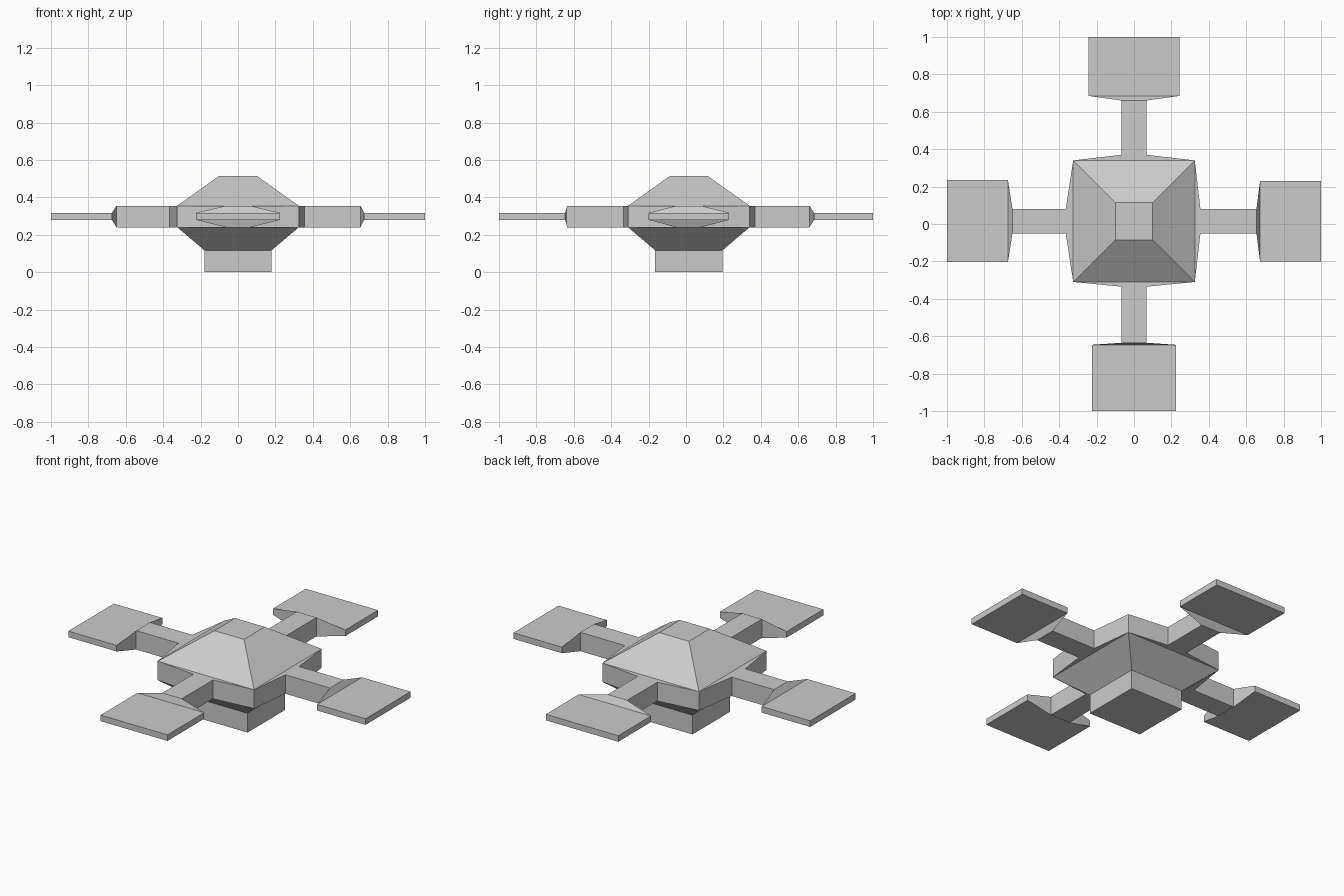
import bpy, bmesh
from mathutils import Vector

if "Cube" in bpy.data.objects:
    bpy.data.objects.remove(bpy.data.objects["Cube"])

LOW, HIGH = 0.24, 0.355   # thickness of the body band and arms
CY = 0.015                # body centre in y


def loft(name, rings, cap_start=True, cap_end=True, skip=()):
    """Join successive four-point rings with flat faces."""
    bm = bmesh.new()
    vr = [[bm.verts.new(p) for p in ring] for ring in rings]
    for k, (a, b) in enumerate(zip(vr, vr[1:])):
        if k in skip:
            continue
        for i in range(4):
            j = (i + 1) % 4
            bm.faces.new((a[i], a[j], b[j], b[i]))
    if cap_start:
        bm.faces.new(vr[0][::-1])
    if cap_end:
        bm.faces.new(vr[-1])
    mesh = bpy.data.meshes.new(name)
    bm.to_mesh(mesh)
    bm.free()
    obj = bpy.data.objects.new(name, mesh)
    bpy.context.collection.objects.link(obj)
    return obj


def square(h, z):
    return [(-h, CY - h, z), (h, CY - h, z), (h, CY + h, z), (-h, CY + h, z)]


# Hull: base block, flared underside, sloped roof (the arms close the middle band)
loft("hull", [square(0.18, 0), square(0.18, 0.117), square(0.325, LOW),
              square(0.325, HIGH), square(0.1, 0.515)], skip=(2,))


def arm(name, out, side, centre, stations):
    """Arm along 'out'; stations are (distance, half width, z low, z high)."""
    out, side, c = Vector(out), Vector(side), Vector((0, centre, 0))
    if side.y == 0:
        c = Vector((0, 0, 0))
    up = Vector((0, 0, 1))
    rings = []
    for d, w, lo, hi in stations:
        p = c + out * d
        rings.append([p - side * w + up * lo, p + side * w + up * lo,
                      p + side * w + up * hi, p - side * w + up * hi])
    return loft(name, rings, cap_start=False)


# Four arms with flat paddles: body face, root, arm end, paddle start, paddle width
specs = [
    ("right_arm", (1, 0, 0), (0, 1, 0), 0.325, 0.355, 0.655, 0.674, 0.216),
    ("left_arm", (-1, 0, 0), (0, -1, 0), 0.325, 0.365, 0.65, 0.674, 0.219),
    ("back_arm", (0, 1, 0), (-1, 0, 0), 0.34, 0.37, 0.66, 0.685, 0.244),
    ("front_arm", (0, -1, 0), (1, 0, 0), 0.31, 0.335, 0.635, 0.646, 0.225),
]
for name, out, side, face, root, end, start, width in specs:
    arm(name, out, side, CY, [
        (face, 0.325, LOW, HIGH), (root, 0.066, LOW, HIGH),
        (end, 0.066, LOW, HIGH), (start, width, 0.28, 0.317),
        (1.0, width, 0.28, 0.317)])
